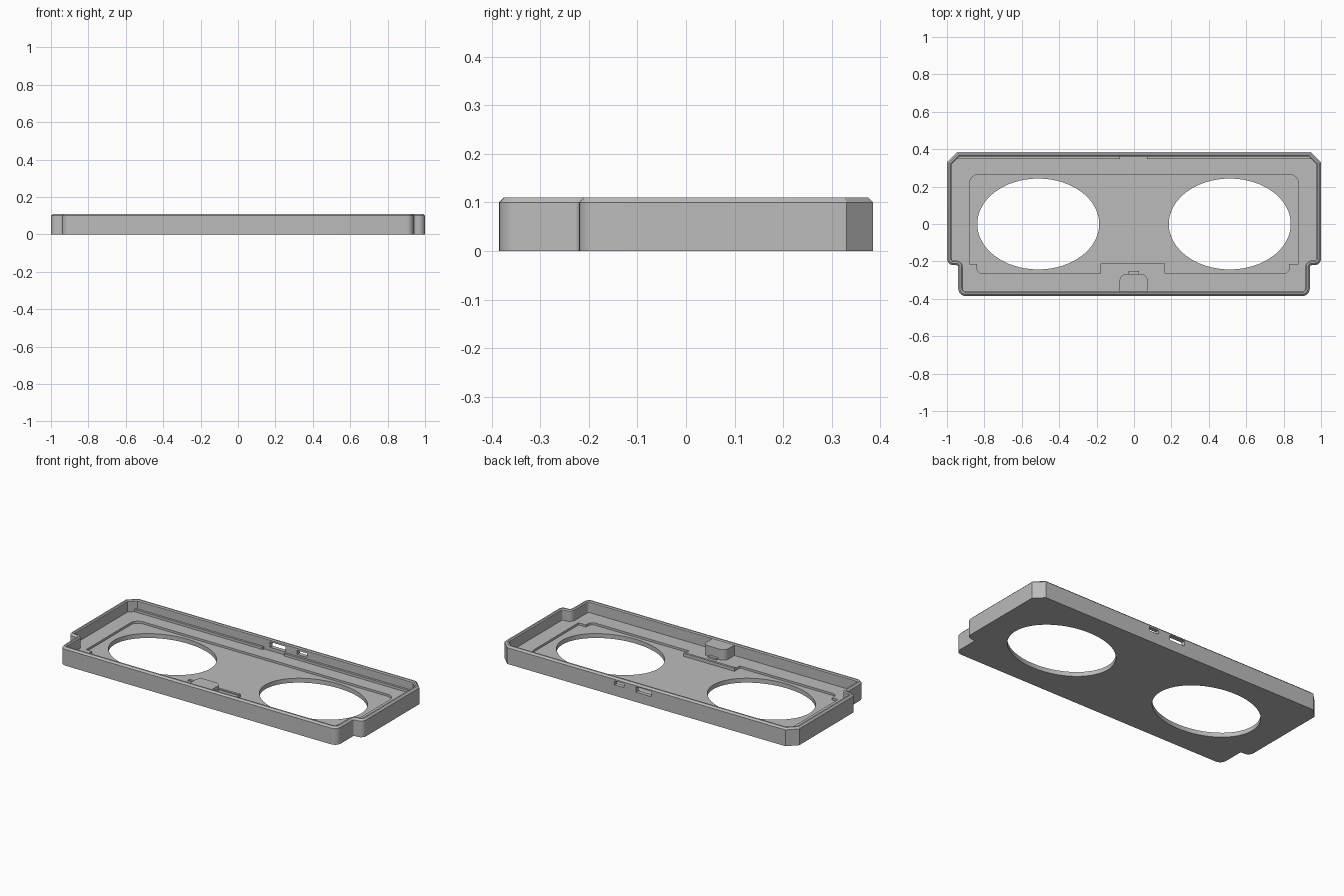
import bpy, bmesh, math
from mathutils import Vector

cube = bpy.data.objects.get("Cube")
if cube:
    bpy.data.objects.remove(cube, do_unlink=True)

grey = bpy.data.materials.new("plain grey")
grey.use_nodes = True
colour = (0.5, 0.5, 0.5, 1)
grey.diffuse_color = colour
grey.node_tree.nodes["Principled BSDF"].inputs["Base Color"].default_value = colour


def rounded(corners, steps=6):
    """Turn (x, y, radius) corners into a closed outline with right-angle fillets."""
    out = []
    for i, (x, y, r) in enumerate(corners):
        p = Vector((x, y))
        if r <= 0:
            out.append(p)
            continue
        u = (Vector(corners[i - 1][:2]) - p).normalized()
        v = (Vector(corners[(i + 1) % len(corners)][:2]) - p).normalized()
        c = p + r * (u + v)
        for k in range(steps + 1):
            t = math.pi / 2 * k / steps
            out.append(c - r * (v * math.cos(t) + u * math.sin(t)))
    return out


def loft(name, sections):
    """Join stacked outlines of equal length and cap both ends."""
    bm = bmesh.new()
    rings = [[bm.verts.new((p.x, p.y, z)) for p in pts] for pts, z in sections]
    n = len(rings[0])
    for low, high in zip(rings, rings[1:]):
        for i in range(n):
            j = (i + 1) % n
            bm.faces.new((low[i], low[j], high[j], high[i]))
    bm.faces.new(rings[0][::-1])
    bm.faces.new(rings[-1])
    bmesh.ops.recalc_face_normals(bm, faces=bm.faces)
    mesh = bpy.data.meshes.new(name)
    bm.to_mesh(mesh)
    bm.free()
    mesh.materials.append(grey)
    obj = bpy.data.objects.new(name, mesh)
    bpy.context.collection.objects.link(obj)
    return obj


def prism(name, pts, z0, z1):
    return loft(name, [(pts, z0), (pts, z1)])


def box(name, x0, x1, y0, y1, z0, z1):
    pts = [Vector(p) for p in ((x0, y0), (x1, y0), (x1, y1), (x0, y1))]
    return prism(name, pts, z0, z1)


def activate(obj):
    bpy.ops.object.select_all(action="DESELECT")
    obj.select_set(True)
    bpy.context.view_layer.objects.active = obj


def cut(obj, cutter):
    cutter.hide_render = True
    mod = obj.modifiers.new("cut", "BOOLEAN")
    mod.operation = "DIFFERENCE"
    mod.solver = "EXACT"
    mod.object = cutter
    activate(obj)
    bpy.ops.object.modifier_apply(modifier=mod.name)
    bpy.data.objects.remove(cutter, do_unlink=True)


def tray_outline(d):
    """Tray outline moved inward by d: chamfered back, stepped front corners."""
    half = [(0.94 - d, -0.385 + d, 0.04 - d),
            (0.94 - d, -0.22 + d, 0.012 + d),
            (1 - d, -0.22 + d, 0.035 - d),
            (1 - d, 0.33 - 0.414 * d, 0),
            (0.945 - 0.414 * d, 0.385 - d, 0)]
    return rounded(half + [(-x, y, r) for x, y, r in reversed(half)])


# Tray: outer wall, bevelled rim, inner wall and floor in one loft
WALL, FLOOR, RECESS = 0.025, 0.04, 0.027
profile = [(0, 0), (0, 0.1), (0.01, 0.11), (0.019, 0.11), (WALL, 0.104), (WALL, FLOOR)]
tray = loft("tray", [(tray_outline(d), z) for d, z in profile])

# Shallow recess in the floor
recess = [(-0.88, 0.265, 0.05), (-0.88, -0.215, 0), (-0.84, -0.215, 0),
          (-0.84, -0.265, 0.03), (-0.18, -0.265, 0), (-0.18, -0.225, 0),
          (0.165, -0.225, 0), (0.165, -0.265, 0), (0.83, -0.265, 0.03),
          (0.83, -0.215, 0), (0.88, -0.215, 0), (0.88, 0.265, 0.05)]
cut(tray, prism("recess_cutter", rounded(recess), RECESS, 0.08))

# Two oval openings
for side in (-1, 1):
    oval = [Vector((side * 0.512 + 0.326 * math.cos(a), 0.243 * math.sin(a)))
            for a in (math.tau * k / 64 for k in range(64))]
    cut(tray, prism("oval_cutter", oval, -0.1, 0.2))

# Port slots through the back wall
cut(tray, box("large_slot_cutter", -0.035, 0.07, 0.3, 0.5, 0.06, 0.093))
cut(tray, box("small_slot_cutter", 0.15, 0.215, 0.3, 0.5, 0.066, 0.09))

# Low ledges along the back wall, with a gap at the large slot
parts = [tray,
         box("back_ledge_right", -0.945, -0.075, 0.347, 0.365, 0.035, 0.055),
         box("back_ledge_left", 0.07, 0.945, 0.347, 0.365, 0.035, 0.055)]

# Rounded boss on the front wall with a small tab, and a rib behind it
boss = rounded([(-0.077, -0.365, 0), (0.073, -0.365, 0),
                (0.073, -0.268, 0.035), (-0.077, -0.268, 0.035)])
parts += [prism("front_boss", boss, 0.035, 0.104),
          box("boss_tab", -0.03, 0.026, -0.275, -0.25, 0.035, 0.05),
          box("front_rib", -0.18, 0.165, -0.226, -0.212, 0.02, 0.046)]

for part in parts:
    activate(part)
    bpy.ops.object.shade_smooth_by_angle(angle=math.radians(30))
